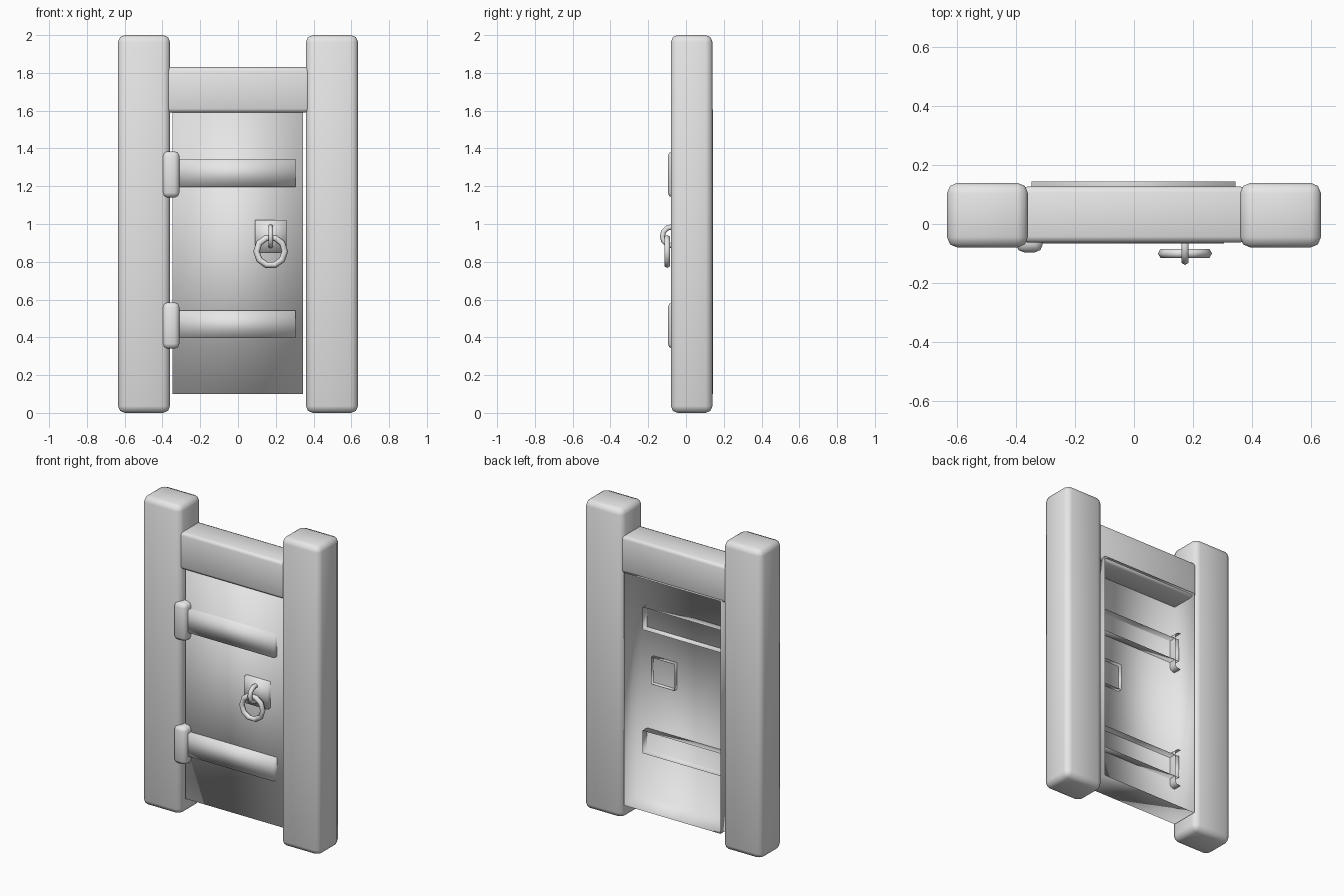
import bpy, bmesh, math
from mathutils import Matrix, Vector

cube = bpy.data.objects.get("Cube")
if cube:
    bpy.data.objects.remove(cube, do_unlink=True)

GREY = (0.8, 0.8, 0.8, 1.0)
mat = bpy.data.materials.new("plain grey")
mat.use_nodes = True
mat.diffuse_color = GREY
mat.node_tree.nodes["Principled BSDF"].inputs["Base Color"].default_value = GREY


def finish(name, bm):
    """Turn a bmesh into a smooth shaded grey object."""
    mesh = bpy.data.meshes.new(name)
    bm.to_mesh(mesh)
    bm.free()
    mesh.materials.append(mat)
    mesh.shade_smooth()
    obj = bpy.data.objects.new(name, mesh)
    bpy.context.collection.objects.link(obj)
    return obj


def block(name, x, y, z, bevel=0, segments=1, open_back=False):
    """Box between (min, max) ranges, optionally bevelled and without its back."""
    bm = bmesh.new()
    bmesh.ops.create_cube(bm, size=1)
    for v in bm.verts:
        v.co = Vector([r[0] if c < 0 else r[1] for c, r in zip(v.co, (x, y, z))])
    bm.normal_update()
    if open_back:
        back = [f for f in bm.faces if f.normal.y > 0.9]
        bmesh.ops.delete(bm, geom=back, context='FACES')
    if bevel:
        edges = [e for e in bm.edges if not e.is_boundary]
        bmesh.ops.bevel(bm, geom=edges, offset=bevel, segments=segments,
                        profile=0.5, affect='EDGES')
    return finish(name, bm)


def torus(name, centre, major, minor, n, m, axis, cut_y=None):
    """Ring around an axis; anything behind cut_y is sliced away."""
    bm = bmesh.new()
    rings = []
    for i in range(n):
        a = math.tau * i / n
        ring = []
        for j in range(m):
            b = math.tau * j / m
            r = major + minor * math.cos(b)
            ring.append(bm.verts.new((r * math.cos(a), r * math.sin(a), minor * math.sin(b))))
        rings.append(ring)
    for i in range(n):
        p, q = rings[i], rings[(i + 1) % n]
        for j in range(m):
            k = (j + 1) % m
            bm.faces.new((p[j], q[j], q[k], p[k]))
    turn = Matrix.Rotation(math.pi / 2, 4, axis)
    bmesh.ops.transform(bm, matrix=Matrix.Translation(centre) @ turn, verts=bm.verts)
    if cut_y is not None:
        bmesh.ops.bisect_plane(bm, geom=bm.verts[:] + bm.edges[:] + bm.faces[:],
                               plane_co=(0, cut_y, 0), plane_no=(0, 1, 0), clear_outer=True)
    return finish(name, bm)


# Frame: two posts and the lintel
block("right_post", (-0.635, -0.36), (-0.08, 0.14), (0, 2), 0.036, 2)
block("left_post", (0.36, 0.635), (-0.08, 0.14), (0, 2), 0.036, 2)
block("lintel", (-0.38, 0.38), (-0.063, 0.128), (1.59, 1.83), 0.02, 2)

# Door leaf, a shell open at the back
block("door_leaf", (-0.348, 0.345), (-0.038, 0.144), (0.1, 1.605), open_back=True)

# Strap hinges with their knuckles
for label, z in (("upper", 1.27), ("lower", 0.47)):
    block(label + "_strap", (-0.34, 0.305), (-0.067, 0.01), (z - 0.073, z + 0.073),
          open_back=True)
    block(label + "_knuckle", (-0.4, -0.31), (-0.096, 0.015), (z - 0.13, z + 0.115),
          0.026, 2, open_back=True)

# Handle: plate, staple and hanging ring
block("handle_plate", (0.09, 0.258), (-0.065, -0.01), (0.85, 1.022), open_back=True)
torus("handle_staple", (0.173, -0.075, 0.935), 0.05, 0.014, 12, 6, 'Y', cut_y=-0.045)
torus("handle_ring", (0.173, -0.1, 0.855), 0.075, 0.017, 10, 6, 'X')
